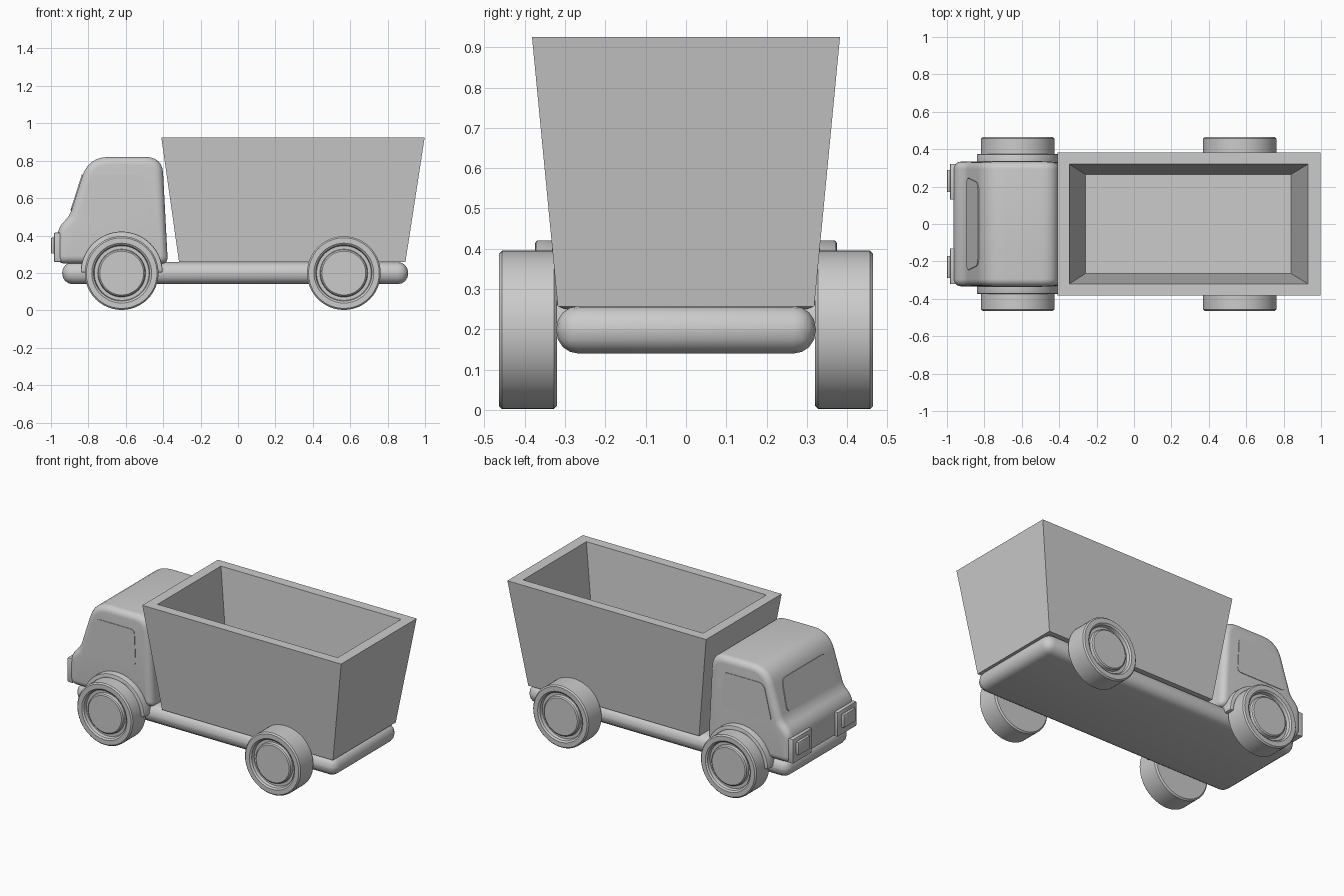
import bpy, bmesh, math
from mathutils import Vector, Matrix

if "Cube" in bpy.data.objects:
    bpy.data.objects.remove(bpy.data.objects["Cube"])

grey = bpy.data.materials.new("light_grey")
grey.diffuse_color = (0.6, 0.6, 0.6, 1)
grey.use_nodes = True
grey.node_tree.nodes["Principled BSDF"].inputs["Base Color"].default_value = grey.diffuse_color


def finish(name, bm, angle=35):
    bmesh.ops.recalc_face_normals(bm, faces=bm.faces)
    me = bpy.data.meshes.new(name)
    bm.to_mesh(me)
    bm.free()
    me.materials.append(grey)
    ob = bpy.data.objects.new(name, me)
    bpy.context.collection.objects.link(ob)
    bpy.ops.object.select_all(action='DESELECT')
    ob.select_set(True)
    bpy.context.view_layer.objects.active = ob
    bpy.ops.object.shade_smooth_by_angle(angle=math.radians(angle))
    return ob


def bevel(bm, width, segments, min_angle=40):
    edges = [e for e in bm.edges if len(e.link_faces) == 2
             and e.calc_face_angle() > math.radians(min_angle)]
    bmesh.ops.bevel(bm, geom=edges, offset=width, segments=segments,
                    profile=0.5, affect='EDGES', clamp_overlap=True)


def rounded(corners, cuts, n=6):
    """Polygon with every corner rounded; cuts = distance cut from each corner."""
    out = []
    for i, p in enumerate(corners):
        p = Vector(p)
        a = (Vector(corners[i - 1]) - p).normalized() * cuts[i]
        b = (Vector(corners[(i + 1) % len(corners)]) - p).normalized() * cuts[i]
        for k in range(n + 1):
            u = k / n
            out.append(p + a * (1 - u) ** 2 + b * u ** 2)
    return out


def inset(corners, d):
    """Move every side of a clockwise polygon inward by d."""
    pts = [Vector(p) for p in corners]
    res = []
    for i, p in enumerate(pts):
        e0 = (p - pts[i - 1]).normalized()
        e1 = (pts[(i + 1) % len(pts)] - p).normalized()
        n0, n1 = Vector((e0.y, -e0.x)), Vector((e1.y, -e1.x))
        res.append(p + (n0 + n1) * d / (1 + n0.dot(n1)))
    return res


def loft(rings, caps=True):
    bm = bmesh.new()
    vs = [[bm.verts.new(p) for p in r] for r in rings]
    n = len(vs[0])
    for a, b in zip(vs, vs[1:]):
        for i in range(n):
            bm.faces.new((a[i], a[(i + 1) % n], b[(i + 1) % n], b[i]))
    if caps:
        bm.faces.new(vs[0])
        bm.faces.new(vs[-1])
    return bm


def prism(points, y0, y1):
    return loft([[(p[0], y, p[1]) for p in points] for y in (y0, y1)])


def box(name, lo, hi, width, segments):
    bm = bmesh.new()
    bmesh.ops.create_cube(bm, size=1)
    for v in bm.verts:
        v.co = [l + (c + 0.5) * (h - l) for c, l, h in zip(v.co, lo, hi)]
    bevel(bm, width, segments)
    return finish(name, bm)


# Chassis slab with rounded rim
box("chassis", (-0.94, -0.322, 0.14), (0.91, 0.322, 0.258), 0.056, 4)

# Tapered open load bed
def rect(x0, x1, y, z):
    return [(x0, -y, z), (x1, -y, z), (x1, y, z), (x0, y, z)]

bm = loft([rect(-0.315, 0.895, 0.318, 0.257), rect(-0.41, 0.998, 0.382, 0.925),
           rect(-0.345, 0.93, 0.32, 0.925), rect(-0.26, 0.84, 0.265, 0.34)])
bevel(bm, 0.024, 2)
finish("load_bed", bm, 25)

# Cab: rounded side profile, softened towards both flanks
cab = [(-0.965, 0.25), (-0.965, 0.44), (-0.9, 0.505),
       (-0.8, 0.82), (-0.405, 0.82), (-0.375, 0.25)]
cuts = [0.04, 0.05, 0.035, 0.11, 0.09, 0.035]
soft, half, steps = 0.04, 0.333, 6
side = []
for k in range(steps + 1):
    t = math.pi / 2 * k / steps
    d = soft * (1 - math.sin(t))
    y = half - soft * (1 - math.cos(t))
    ring = rounded(inset(cab, d), [max(c - d * 0.7, 0.006) for c in cuts])
    side.append((y, ring))
rings = [[(p.x, -y, p.y) for p in r] for y, r in side]
rings += [[(p.x, y, p.y) for p in r] for y, r in reversed(side)]
finish("cab", loft(rings))

# Windscreen plate lying on the sloped front
foot, head = Vector((-0.9, 0, 0.505)), Vector((-0.8, 0, 0.82))
up = (head - foot).normalized()
across = Vector((0, 1, 0))
out = across.cross(up)
if out.x > 0:
    out = -out
plate = rounded([(-0.25, 0.03), (-0.22, 0.23), (0.22, 0.23), (0.25, 0.03)], [0.04] * 4)
finish("windscreen", loft([[foot + across * p.x + up * p.y + out * h for p in plate]
                           for h in (-0.004, 0.005)]))

window = rounded([(-0.84, 0.5), (-0.785, 0.725), (-0.5, 0.725), (-0.49, 0.5)],
                 [0.025, 0.04, 0.03, 0.025])
wheel_x, wheel_z = (-0.622, 0.566), 0.199

# Half-ring wheel arch outline
arch = [(wheel_x[0] + r * math.cos(a), wheel_z + 0.003 + r * math.sin(a))
        for r, turn in ((0.219, 1), (0.185, -1))
        for a in [math.pi * (k / 32 if turn > 0 else 1 - k / 32) for k in range(33)]]

# Wheel half-section: radius, distance from centre line
tyre = [(0.188, 0.32), (0.197, 0.328), (0.197, 0.456), (0.189, 0.464),
        (0.16, 0.464), (0.15, 0.456), (0.146, 0.436), (0.128, 0.436),
        (0.124, 0.452), (0.117, 0.458)]

for s, label in ((-1, "right"), (1, "left")):
    finish("side_window_" + label, prism(window, s * 0.329, s * 0.3365))

    bm = prism(arch, s * 0.28, s * 0.374)
    bmesh.ops.recalc_face_normals(bm, faces=bm.faces)
    bevel(bm, 0.007, 2)
    finish("wheel_arch_" + label, bm)

    # Headlamps: base plate and lamp block
    for name, x0, x1, y0, y1, z0, z1 in (
            ("lamp_plate_", -0.984, -0.945, 0.13, 0.322, 0.258, 0.415),
            ("headlamp_", -1.0, -0.97, 0.17, 0.29, 0.303, 0.388)):
        ya, yb = sorted((s * y0, s * y1))
        box(name + label, (x0, ya, z0), (x1, yb, z1), 0.006, 2)

    # Wheels turned from the half-section
    for x, end in zip(wheel_x, ("front", "rear")):
        angles = [2 * math.pi * k / 48 for k in range(48)]
        finish(f"{end}_wheel_{label}", loft(
            [[(x + r * math.cos(a), s * y, wheel_z + r * math.sin(a)) for a in angles]
             for r, y in tyre]))
